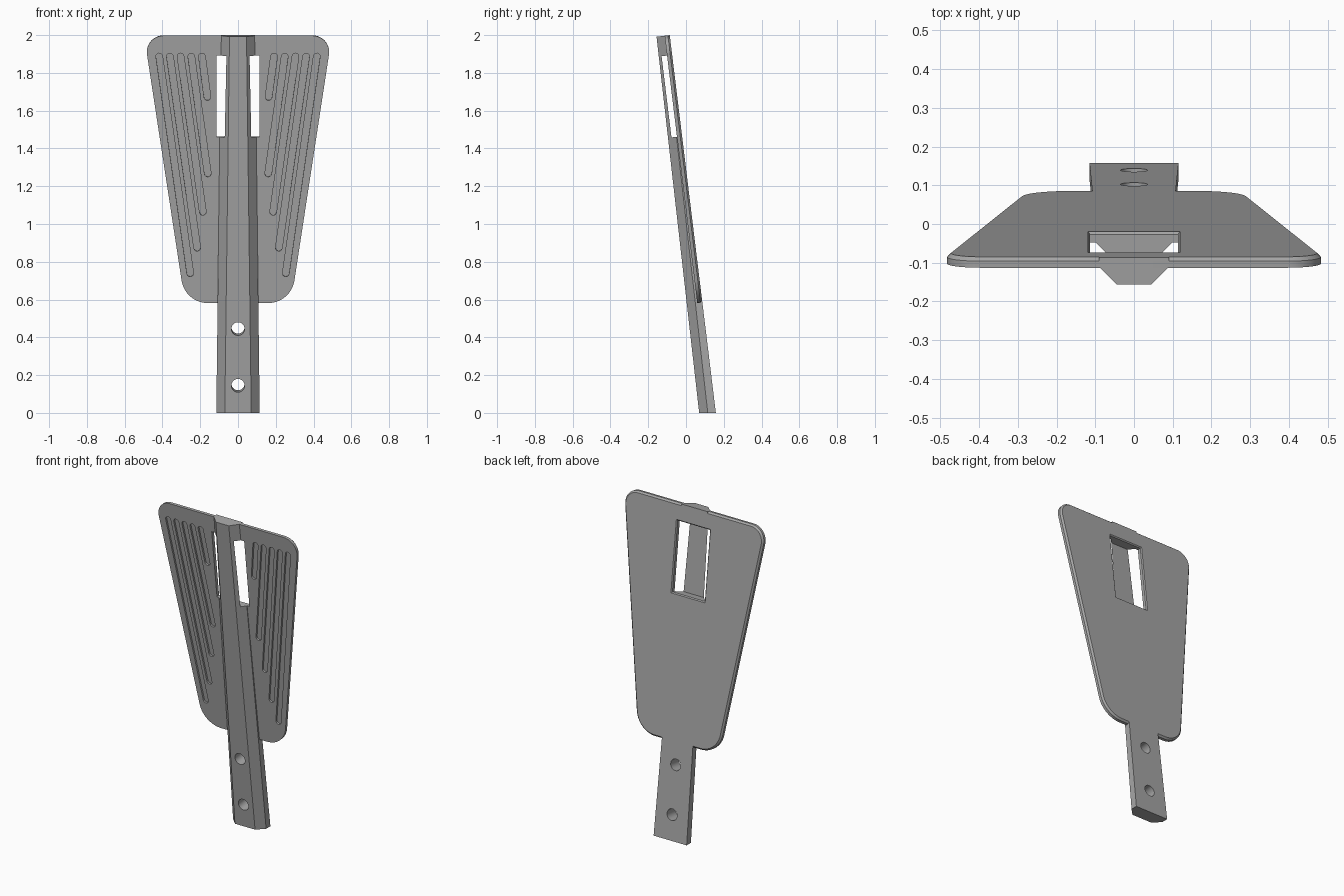
import bpy
import bmesh
from math import cos, sin, pi, radians
from mathutils import Vector

cube = bpy.data.objects.get("Cube")
if cube:
    bpy.data.objects.remove(cube, do_unlink=True)

LEAN = 0.122          # backward slope of the whole part
BACK = 0.158          # y of the back face at the ground
TOP, BOTTOM = 2.0, 0.585
PLATE = 0.027         # blade thickness

grey = bpy.data.materials.new("mid grey")
grey.use_nodes = True
grey.diffuse_color = (0.38, 0.38, 0.38, 1)
grey.node_tree.nodes["Principled BSDF"].inputs["Base Color"].default_value = grey.diffuse_color


def place(x, d, z):
    """Point at height z on the leaning back face, raised d toward the front."""
    return Vector((x, BACK - LEAN * z - d, z - LEAN * d))


def loft(name, rings):
    """Closed solid through rings of (x, depth, z) points."""
    bm = bmesh.new()
    loops = [[bm.verts.new(place(*p)) for p in ring] for ring in rings]
    n = len(loops[0])
    for a, b in zip(loops, loops[1:]):
        for i in range(n):
            j = (i + 1) % n
            bm.faces.new((a[i], a[j], b[j], b[i]))
    bm.faces.new(loops[0])
    bm.faces.new(loops[-1])
    bmesh.ops.recalc_face_normals(bm, faces=bm.faces)
    mesh = bpy.data.meshes.new(name)
    bm.to_mesh(mesh)
    bm.free()
    mesh.materials.append(grey)
    obj = bpy.data.objects.new(name, mesh)
    bpy.context.collection.objects.link(obj)
    return obj


def prism(name, outline, d0, d1):
    return loft(name, [[(x, d, z) for x, z in outline] for d in (d0, d1)])


def arc(cx, cz, r, a0, a1, steps):
    return [(cx + r * cos(a0 + (a1 - a0) * i / steps),
             cz + r * sin(a0 + (a1 - a0) * i / steps)) for i in range(steps + 1)]


def blade_outline(inset):
    """Tapered blade with rounded corners, shrunk by inset."""
    tilt = radians(-8.7)                     # direction the side wall faces
    wall = Vector((cos(tilt), sin(tilt)))
    reach = wall.dot(Vector((0.497, TOP)))
    half = []
    for r, z, a0, a1 in ((0.14, BOTTOM + 0.14, -pi / 2, tilt),
                         (0.088, TOP - 0.088, tilt, pi / 2)):
        cx = (reach - r - wall.y * z) / wall.x
        half += arc(cx, z, r - inset, a0, a1, 14)
    return half + [(-x, z) for x, z in reversed(half)]


def slot(x0, z0, x1, z1, r):
    axis = Vector((x1 - x0, z1 - z0))
    a = Vector((1, 0)).angle_signed(axis) * -1
    return (arc(x1, z1, r, a - pi / 2, a + pi / 2, 8)
            + arc(x0, z0, r, a + pi / 2, a + 3 * pi / 2, 8))


def cut(target, cutter):
    mod = target.modifiers.new(cutter.name, 'BOOLEAN')
    mod.operation = 'DIFFERENCE'
    mod.solver = 'EXACT'
    mod.object = cutter
    cutter.hide_render = True
    cutter.hide_set(True)
    cutter.display_type = 'WIRE'


# Blade with a chamfered back rim
blade = loft("blade", [[(x, d, z) for x, z in blade_outline(inset)]
                       for inset, d in ((0.01, 0), (0, 0.01), (0, PLATE))])


# Tapering spine that becomes the handle, with chamfered front edges
def spine_ring(z, w, depth, level):
    c = 0.045
    half = [(w, 0), (w, depth - c), (w - c, depth)]
    return [(x, d, z + level * LEAN * d)
            for x, d in half + [(-x, d) for x, d in reversed(half)]]


spine = loft("handle_spine", [spine_ring(0, 0.115, 0.087, 1),
                              spine_ring(TOP, 0.09, 0.07, 0)])

# Window behind the spine, flared at the back
window = loft("window_cutter", [
    [(sx * (0.113 + g), d, z + s * g)
     for sx, z, s in ((-1, 1.465, -1), (1, 1.465, -1), (1, 1.895, 1), (-1, 1.895, 1))]
    for g, d in ((0.012, -0.006), (0, 0.006), (0, 0.056))])
cut(blade, window)
cut(spine, window)

# Mounting holes
for i, z in enumerate((0.155, 0.455)):
    ring = arc(0, z, 0.035, 0, 2 * pi, 32)[:-1]
    cut(spine, prism(f"hole_cutter_{i}", ring, -0.03, 0.13))

# Grip grooves fanned parallel to the blade sides
for i, (x, z) in enumerate(((0.253, 0.742), (0.216, 0.877), (0.186, 1.067),
                            (0.16, 1.27), (0.162, 1.675))):
    top_x = 0.417 - 0.0565 * i
    for side in (-1, 1):
        outline = slot(side * x, z, side * top_x, 1.89, 0.0175)
        cut(blade, prism(f"groove_cutter_{i}_{side}", outline, PLATE - 0.011, 0.06))

# Bake the cuts and smooth the round walls
for obj in (blade, spine):
    bpy.context.view_layer.update()
    deps = bpy.context.evaluated_depsgraph_get()
    obj.data = bpy.data.meshes.new_from_object(obj.evaluated_get(deps))
    obj.modifiers.clear()
for obj in list(bpy.data.objects):
    if "_cutter" in obj.name:
        bpy.data.objects.remove(obj, do_unlink=True)
bpy.ops.object.select_all(action='DESELECT')
for obj in (blade, spine):
    obj.select_set(True)
bpy.context.view_layer.objects.active = blade
bpy.ops.object.shade_smooth_by_angle(angle=radians(30))
